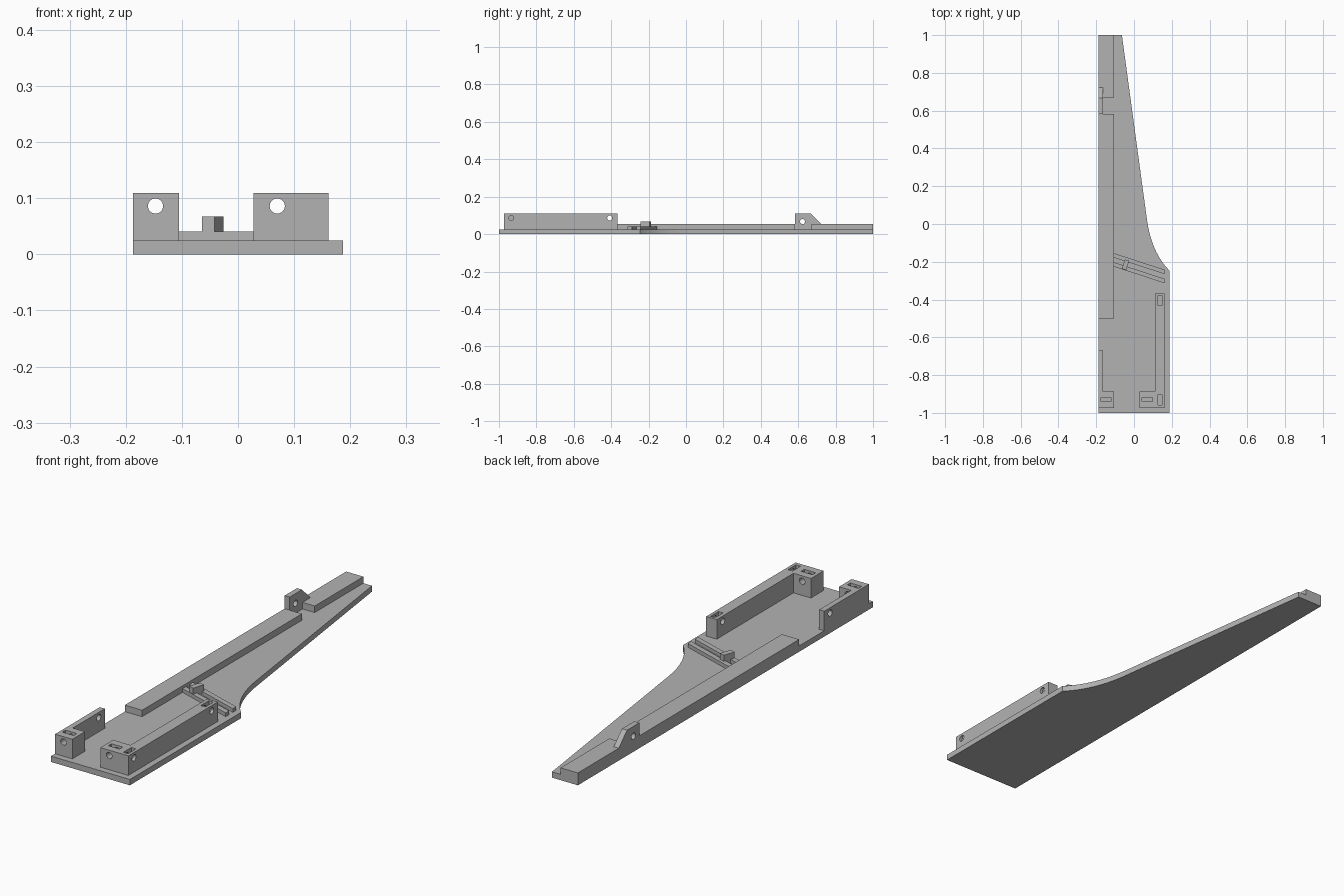
import bpy
import math
from mathutils import Vector, Matrix

cube = bpy.data.objects.get("Cube")
if cube:
    bpy.data.objects.remove(cube, do_unlink=True)

grey = bpy.data.materials.new("plain grey")
grey.use_nodes = True
COLOUR = (0.45, 0.45, 0.45, 1)
grey.diffuse_color = COLOUR
grey.node_tree.nodes["Principled BSDF"].inputs["Base Color"].default_value = COLOUR

PLATE, TOP = 0.025, 0.109      # top of the base plate, top of the brackets
LEFT, RAIL_IN = -0.187, -0.105  # outer edge and inner edge of the rail side
FRONT, BLOCK_BACK = -0.973, -0.887
HOLE_Z, HOLE_R = 0.086, 0.0135


def prism(name, outline, low, high, axis="Z"):
    """Extrude a counter-clockwise outline: (x, y) along z, or (y, z) along x."""
    def place(p, h):
        return (p[0], p[1], h) if axis == "Z" else (h, p[0], p[1])
    n = len(outline)
    verts = [place(p, low) for p in outline] + [place(p, high) for p in outline]
    faces = [list(range(n))[::-1], list(range(n, 2 * n))]
    faces += [[i, (i + 1) % n, n + (i + 1) % n, n + i] for i in range(n)]
    mesh = bpy.data.meshes.new(name)
    mesh.from_pydata(verts, [], faces)
    mesh.materials.append(grey)
    obj = bpy.data.objects.new(name, mesh)
    bpy.context.collection.objects.link(obj)
    return obj


def box(name, x0, x1, y0, y1, z0, z1):
    return prism(name, [(x0, y0), (x1, y0), (x1, y1), (x0, y1)], z0, z1)


def rod(axis, centre, length, radius=HOLE_R):
    """Round cutter along x or y."""
    ring = [(radius * math.cos(a), radius * math.sin(a))
            for a in (math.tau * i / 32 for i in range(32))]
    obj = prism("hole_cutter", ring, -length / 2, length / 2)
    turn = Matrix.Rotation(math.pi / 2, 4, "Y" if axis == "X" else "X")
    obj.data.transform(Matrix.Translation(centre) @ turn)
    return obj


def slot(x, y, along):
    """Nut slot cutter, open at the bracket top."""
    a, b = (0.027, 0.011) if along == "X" else (0.011, 0.027)
    return box("slot_cutter", x - a, x + a, y - b, y + b, 0.06, TOP + 0.02)


def cut(obj, cutters):
    for c in cutters:
        c.hide_render = True
        mod = obj.modifiers.new("cut", "BOOLEAN")
        mod.operation, mod.solver, mod.object = "DIFFERENCE", "EXACT", c
    bpy.context.view_layer.update()
    graph = bpy.context.evaluated_depsgraph_get()
    mesh = bpy.data.meshes.new_from_object(obj.evaluated_get(graph))
    obj.modifiers.clear()
    obj.data = mesh
    for c in cutters:
        bpy.data.objects.remove(c, do_unlink=True)


# Base plate: wide body, curved shoulder, tapering neck
p0, p1, p2 = Vector((0.187, -0.246)), Vector((0.093, -0.15)), Vector((0.069, 0.02))
shoulder = [tuple(p0 * (1 - t) ** 2 + p1 * 2 * t * (1 - t) + p2 * t * t)
            for t in (i / 16 for i in range(17))]
prism("base_plate", [(LEFT, -1), (0.187, -1)] + shoulder + [(-0.064, 1), (LEFT, 1)], 0, PLATE)

# Raised rail in two lengths
box("long_rail", LEFT, RAIL_IN, -0.5, 0.583, PLATE, 0.053)
box("short_rail", LEFT, RAIL_IN, 0.67, 1, PLATE, 0.053)

# Upright lug with sloping back, in the gap of the rail
lug = prism("rail_lug", [(0.583, PLATE), (0.723, PLATE), (0.723, 0.053),
                         (0.667, TOP), (0.583, TOP)], LEFT, -0.163, "X")
cut(lug, [rod("X", (-0.175, 0.623, 0.067), 0.1)])

# Short bracket: block with thin side wall
short = prism("short_bracket", [(LEFT, FRONT), (RAIL_IN, FRONT), (RAIL_IN, BLOCK_BACK),
                                (-0.163, BLOCK_BACK), (-0.163, -0.67), (LEFT, -0.67)], PLATE, TOP)
cut(short, [rod("Y", (-0.147, -0.93, HOLE_Z), 0.12),
            rod("X", (-0.175, -0.71, HOLE_Z), 0.06),
            slot(-0.148, -0.93, "X")])

# Long bracket: block with thick side wall
long_bracket = prism("long_bracket", [(0.028, FRONT), (0.161, FRONT), (0.161, -0.367),
                                      (0.111, -0.367), (0.111, BLOCK_BACK),
                                      (0.028, BLOCK_BACK)], PLATE, TOP)
cut(long_bracket, [rod("Y", (0.07, -0.93, HOLE_Z), 0.12),
                   rod("X", (0.161, -0.935, HOLE_Z), 0.1),
                   rod("X", (0.136, -0.408, HOLE_Z), 0.1),
                   slot(0.07, -0.93, "X"), slot(0.137, -0.93, "Y"), slot(0.137, -0.405, "Y")])

# Two slanted guide strips
for name, y in (("rear_guide_strip", -0.155), ("front_guide_strip", -0.203)):
    drop, width = 0.087, 0.023
    prism(name, [(RAIL_IN, y - width), (0.161, y - drop - width),
                 (0.161, y - drop), (RAIL_IN, y)], PLATE, 0.041)

# Small stop across the guide strips
stop = box("guide_stop", -0.012, 0.012, -0.026, 0.026, PLATE, 0.067)
stop.data.transform(Matrix.Translation((-0.045, -0.216, 0)) @ Matrix.Rotation(math.radians(-18.2), 4, "Z"))
